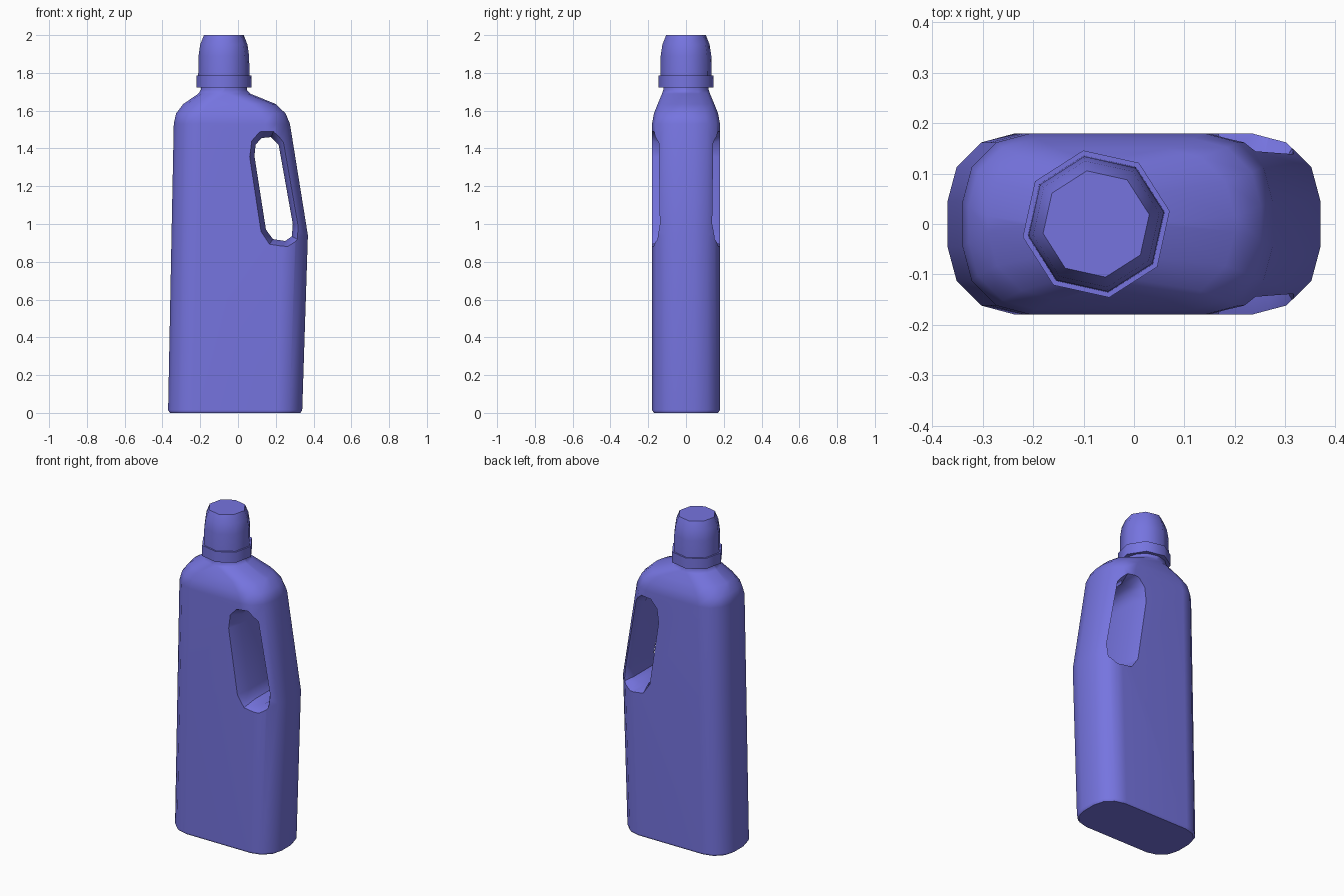
import bpy, bmesh, math

if "Cube" in bpy.data.objects:
    bpy.data.objects.remove(bpy.data.objects["Cube"])

violet = bpy.data.materials.new("violet_plastic")
violet.diffuse_color = (0.18, 0.175, 0.74, 1)
violet.use_nodes = True
violet.node_tree.nodes["Principled BSDF"].inputs["Base Color"].default_value = violet.diffuse_color


def loft(name, rings):
    """Skin a list of equal-length rings and close both ends."""
    bm = bmesh.new()
    loops = [[bm.verts.new(p) for p in r] for r in rings]
    n = len(loops[0])
    for a, b in zip(loops, loops[1:]):
        for i in range(n):
            j = (i + 1) % n
            bm.faces.new((a[i], a[j], b[j], b[i]))
    bm.faces.new(loops[0][::-1])
    bm.faces.new(loops[-1])
    bmesh.ops.recalc_face_normals(bm, faces=bm.faces)
    me = bpy.data.meshes.new(name)
    bm.to_mesh(me)
    bm.free()
    ob = bpy.data.objects.new(name, me)
    me.materials.append(violet)
    bpy.context.collection.objects.link(ob)
    return ob


def activate(ob):
    bpy.ops.object.select_all(action='DESELECT')
    ob.select_set(True)
    bpy.context.view_layer.objects.active = ob


def smooth(ob, degrees):
    activate(ob)
    bpy.ops.object.shade_smooth_by_angle(angle=math.radians(degrees))
    wn = ob.modifiers.new("weighted", 'WEIGHTED_NORMAL')
    wn.keep_sharp = True


def rounded_section(z, left, right, depth, r):
    """Rounded rectangle, four points per corner."""
    pts = []
    for k, (cx, cy) in enumerate([(right - r, depth - r), (left + r, depth - r),
                                  (left + r, r - depth), (right - r, r - depth)]):
        for s in range(4):
            a = math.radians(90 * k + 30 * s)
            pts.append((cx + r * math.cos(a), cy + r * math.sin(a), z))
    return pts


# Bottle body: z, left edge, right edge, half depth, corner radius
sections = [
    (0.0, -0.36, 0.33, 0.17, 0.125),
    (0.015, -0.37, 0.34, 0.18, 0.135),
    (0.94, -0.352, 0.37, 0.18, 0.135),
    (1.53, -0.34, 0.275, 0.18, 0.135),
    (1.585, -0.328, 0.252, 0.17, 0.135),
    (1.635, -0.29, 0.20, 0.15, 0.135),
    (1.69, -0.21, 0.065, 0.127, 0.122),
    (1.71, -0.197, 0.047, 0.12, 0.115),
    (1.74, -0.197, 0.047, 0.12, 0.115),
]
body = loft("bottle_body", [rounded_section(*s) for s in sections])

# Handle opening: slanted slot that flares toward both faces
inner = [(0.087, 1.36), (0.093, 1.42), (0.125, 1.455), (0.175, 1.46), (0.215, 1.42),
         (0.29, 1.0), (0.285, 0.935), (0.25, 0.91), (0.185, 0.92), (0.148, 0.97)]
outer = [(0.062, 1.355), (0.073, 1.44), (0.115, 1.488), (0.19, 1.495), (0.262, 1.44),
         (0.345, 1.0), (0.33, 0.91), (0.265, 0.878), (0.167, 0.893), (0.122, 0.96)]
layers = [(-0.25, outer), (-0.18, outer), (-0.10, inner),
          (0.10, inner), (0.18, outer), (0.25, outer)]
cutter = loft("handle_cutter", [[(x, y, z) for x, z in o] for y, o in layers])
cutter.hide_render = True
cut = body.modifiers.new("handle", 'BOOLEAN')
cut.operation = 'DIFFERENCE'
cut.solver = 'EXACT'
cut.object = cutter
activate(body)
bpy.ops.object.modifier_apply(modifier=cut.name)
bpy.data.objects.remove(cutter)
smooth(body, 42)


# Octagonal screw cap with a collar
def octagon(r, z):
    return [(-0.075 + r * math.cos(math.radians(10 + 45 * i)),
             r * math.sin(math.radians(10 + 45 * i)), z) for i in range(8)]


cap = loft("cap", [octagon(0.138, 1.77), octagon(0.136, 1.89), octagon(0.127, 1.95),
                   octagon(0.107, 2.0)])
collar = loft("cap_collar", [octagon(0.148, 1.722), octagon(0.148, 1.787)])
smooth(cap, 50)
smooth(collar, 50)
